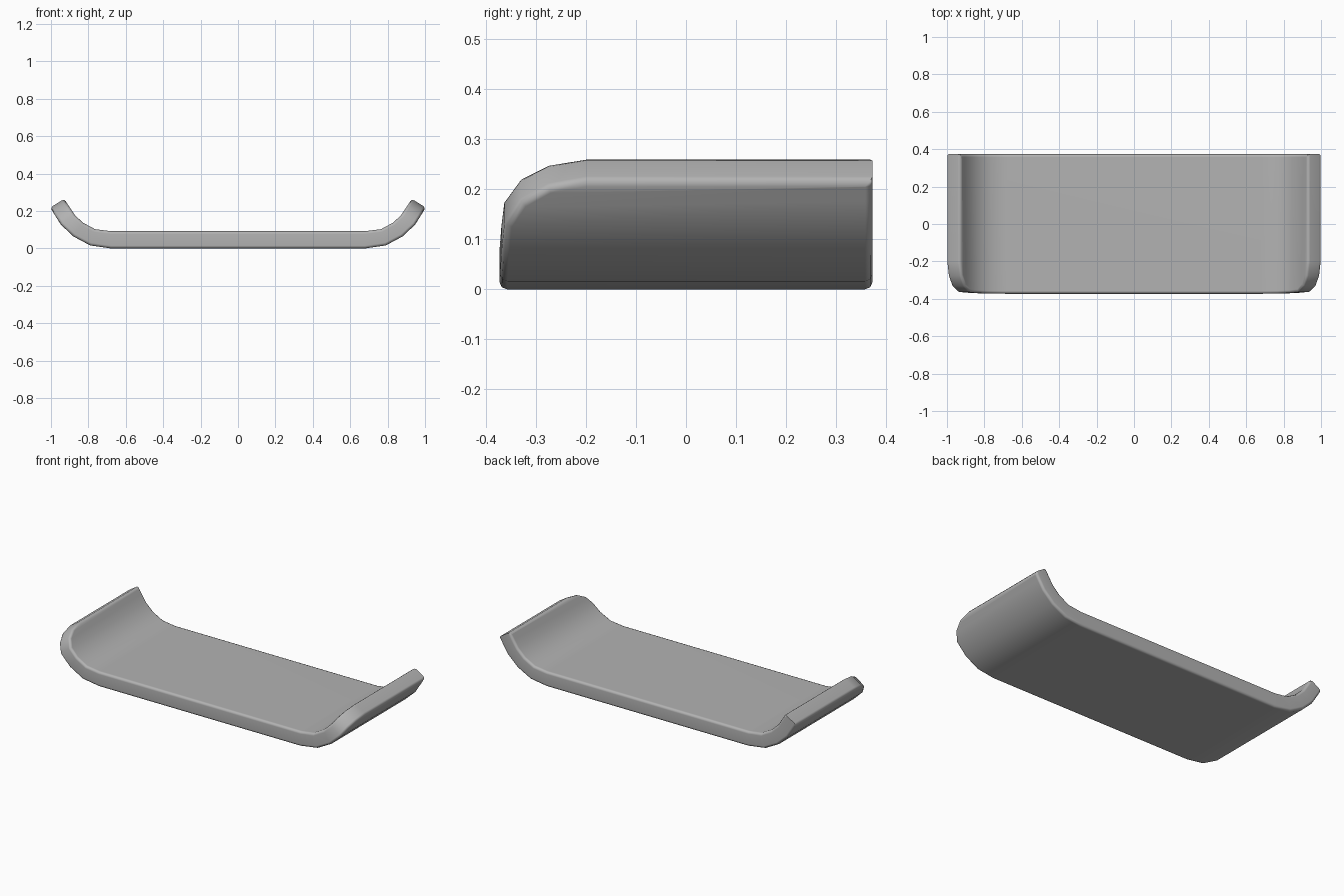
import bpy, bmesh, math

if "Cube" in bpy.data.objects:
    bpy.data.objects.remove(bpy.data.objects["Cube"])

BACK = 0.373

# Half profile stations: outer x, outer z, inner x, inner z, front edge y
stations = [
    (0.68, 0.0, 0.68, 0.092, -0.373),
    (0.79, 0.016, 0.765, 0.103, -0.372),
    (0.88, 0.064, 0.83, 0.138, -0.369),
    (0.947, 0.127, 0.876, 0.182, -0.363),
]
# Rounded front corner, subdividing the last straight segment up to the tip
tip = (1.004, 0.218, 0.929, 0.265)
for t, y in ((0.52, -0.331), (0.85, -0.276), (1.0, -0.2)):
    base = stations[3]
    stations.append(tuple(a + (b - a) * t for a, b in zip(base[:4], tip)) + (y,))

# Mirror the half profile to the left side
left = [(-ox, oz, -ix, iz, y) for ox, oz, ix, iz, y in reversed(stations)]

# Plate: four-cornered section at every station, bridged along x
bm = bmesh.new()
rings = []
for ox, oz, ix, iz, y in left + stations:
    rings.append([bm.verts.new(p) for p in (
        (ox, y, oz), (ox, BACK, oz), (ix, BACK, iz), (ix, y, iz))])
for a, b in zip(rings, rings[1:]):
    for i in range(4):
        j = (i + 1) % 4
        bm.faces.new((a[i], a[j], b[j], b[i]))
bm.faces.new(rings[0])
bm.faces.new(rings[-1])
bmesh.ops.recalc_face_normals(bm, faces=bm.faces[:])

# Softened rim; the two short back corners of the tips stay crisp
crisp = [bm.edges.get((r[1], r[2])) for r in (rings[0], rings[-1])]
rim = [e for e in bm.edges
       if e.calc_face_angle(0) > math.radians(50) and e not in crisp]
bmesh.ops.bevel(bm, geom=rim, offset=0.015, offset_type='OFFSET', segments=2,
                profile=0.5, affect='EDGES', clamp_overlap=True)

mesh = bpy.data.meshes.new("curved_plate")
bm.to_mesh(mesh)
bm.free()
plate = bpy.data.objects.new("curved_plate", mesh)
bpy.context.collection.objects.link(plate)
bpy.context.view_layer.objects.active = plate
plate.select_set(True)
bpy.ops.object.shade_smooth_by_angle(angle=math.radians(50))
plate.modifiers.new("even_shading", 'WEIGHTED_NORMAL').keep_sharp = True

# Dark grey finish
grey = bpy.data.materials.new("dark_grey")
grey.diffuse_color = (0.45, 0.45, 0.45, 1.0)
grey.use_nodes = True
grey.node_tree.nodes["Principled BSDF"].inputs["Base Color"].default_value = grey.diffuse_color
mesh.materials.append(grey)
